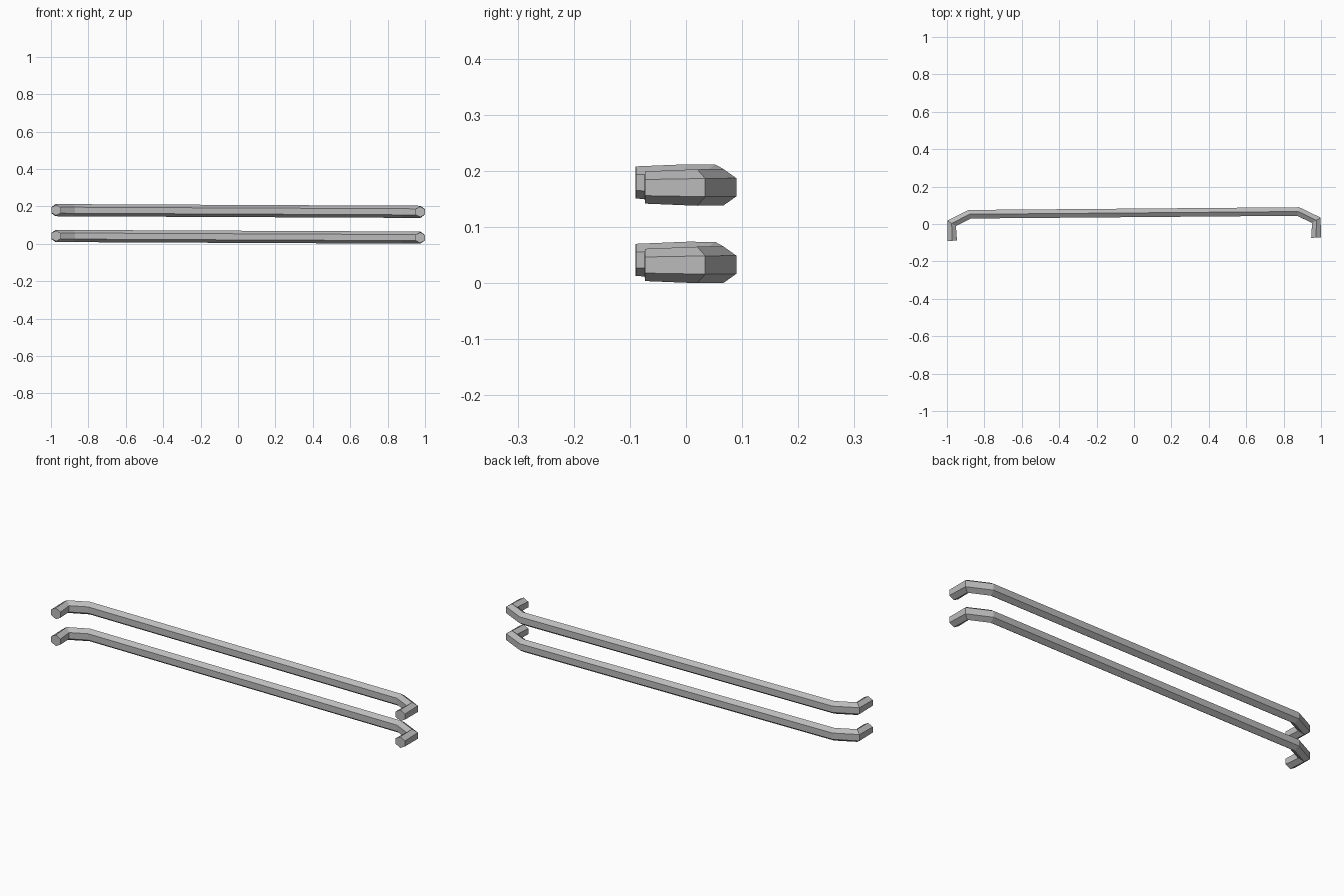
import bpy
import bmesh
from math import cos, sin, radians
from mathutils import Vector

cube = bpy.data.objects.get("Cube")
if cube:
    bpy.data.objects.remove(cube)

steel = bpy.data.materials.new("brushed_grey")
steel.use_nodes = True
grey = (0.5, 0.5, 0.5, 1)
steel.diffuse_color = grey
steel.node_tree.nodes["Principled BSDF"].inputs["Base Color"].default_value = grey

# Right half of the rail path: x, y, direction of the section's outer side, half width, half height
half_path = [
    (0.973, -0.0815, 0, 0.026, 0.0287),
    (0.975, 0.0117, 32, 0.027, 0.0325),
    (0.878, 0.0595, 76, 0.0235, 0.0325),
]
full_path = half_path + [(-x, y, 180 - a, w, h) for x, y, a, w, h in reversed(half_path)]


def hex_ring(bm, x, y, angle, w, h):
    """Upright hexagonal section with a ridge at top and bottom."""
    out = Vector((cos(radians(angle)), sin(radians(angle)), 0))
    section = [(0, h), (w, h / 2), (w, -h / 2), (0, -h), (-w, -h / 2), (-w, h / 2)]
    return [bm.verts.new(Vector((x, y, z)) + out * s) for s, z in section]


def make_rail(name, height):
    bm = bmesh.new()
    rings = [hex_ring(bm, *p) for p in full_path]
    for a, b in zip(rings, rings[1:]):
        for i in range(6):
            j = (i + 1) % 6
            bm.faces.new((a[i], a[j], b[j], b[i]))
    bm.faces.new(rings[0])
    bm.faces.new(rings[-1])
    bmesh.ops.recalc_face_normals(bm, faces=bm.faces)
    mesh = bpy.data.meshes.new(name)
    bm.to_mesh(mesh)
    bm.free()
    mesh.materials.append(steel)
    rail = bpy.data.objects.new(name, mesh)
    bpy.context.collection.objects.link(rail)
    # Slight lean: the left end sits further back and lower
    rail.location.z = height
    rail.rotation_euler = (0, 0.0046, 0.0083)


# Two identical bent rails, one above the other
make_rail("lower_rail", 0.037)
make_rail("upper_rail", 0.175)
